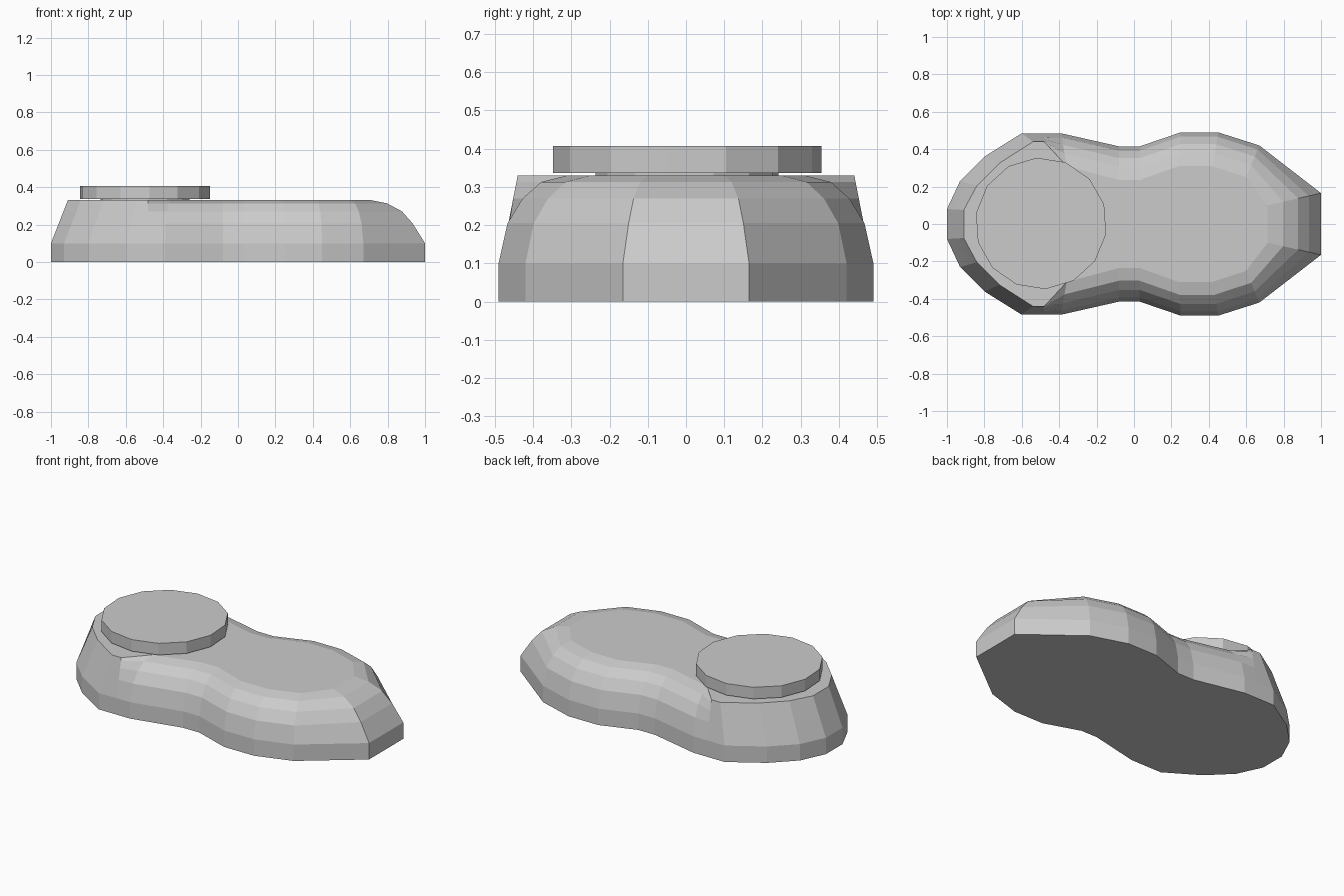
import bpy, bmesh, math

if "Cube" in bpy.data.objects:
    bpy.data.objects.remove(bpy.data.objects["Cube"])

# ring heights and inward blends: straight heel, rounded sides, blunt nose
Z = [0, 0.10, 0.205, 0.27, 0.313, 0.33]
HEEL = [0, 0] + [(z - 0.1) / 0.23 for z in Z[2:]]
SIDE = [0, 0, 0.13, 0.35, 0.62, 1]
NOSE = [0, 0, 0.23, 0.43, 0.71, 1]

# half outline from heel to nose: base point, top point, blend
COLS = [
    ((-1.00, 0.08), (-0.91, 0.075), HEEL),
    ((-0.93, 0.23), (-0.84, 0.205), HEEL),
    ((-0.80, 0.36), (-0.72, 0.325), HEEL),
    ((-0.60, 0.485), (-0.54, 0.44), HEEL),
    ((-0.48, 0.485), (-0.48, 0.44), HEEL),
    ((-0.39, 0.485), (-0.36, 0.31), SIDE),
    ((-0.08, 0.415), (-0.08, 0.235), SIDE),
    ((0.03, 0.415), (0.03, 0.235), SIDE),
    ((0.25, 0.49), (0.24, 0.31), SIDE),
    ((0.45, 0.49), (0.42, 0.31), SIDE),
    ((0.67, 0.42), (0.60, 0.25), SIDE),
    ((1.00, 0.165), (0.715, 0.10), NOSE),
]


def make_object(name, bm):
    bmesh.ops.recalc_face_normals(bm, faces=bm.faces)
    mesh = bpy.data.meshes.new(name)
    bm.to_mesh(mesh)
    bm.free()
    obj = bpy.data.objects.new(name, mesh)
    bpy.context.collection.objects.link(obj)
    return obj


def disc(name, radius, z0, z1, sides=14):
    bm = bmesh.new()
    bmesh.ops.create_cone(bm, cap_ends=True, segments=sides,
                          radius1=radius, radius2=radius, depth=z1 - z0)
    obj = make_object(name, bm)
    obj.location = (-0.497, 0.003, (z0 + z1) / 2)
    # turn the first corner just off the x axis
    first = obj.data.vertices[0].co
    obj.rotation_euler.z = math.radians(-9) - math.atan2(first.y, first.x)
    return obj


# Body: mirrored outline lofted through the rings
bm = bmesh.new()
rings = []
for i, z in enumerate(Z):
    half = []
    for (bx, by), (tx, ty), blend in COLS:
        t = blend[i]
        half.append((bx + (tx - bx) * t, by + (ty - by) * t))
    loop = half + [(x, -y) for x, y in reversed(half)]
    rings.append([bm.verts.new((x, y, z)) for x, y in loop])
n = len(rings[0])
for low, high in zip(rings, rings[1:]):
    for k in range(n):
        m = (k + 1) % n
        bm.faces.new((low[k], low[m], high[m], high[k]))
bm.faces.new(rings[0])
bm.faces.new(rings[-1])
make_object("body", bm)

# Raised round cap on a short stem
disc("cap_stem", 0.24, 0.31, 0.345)
disc("round_cap", 0.352, 0.336, 0.407)
